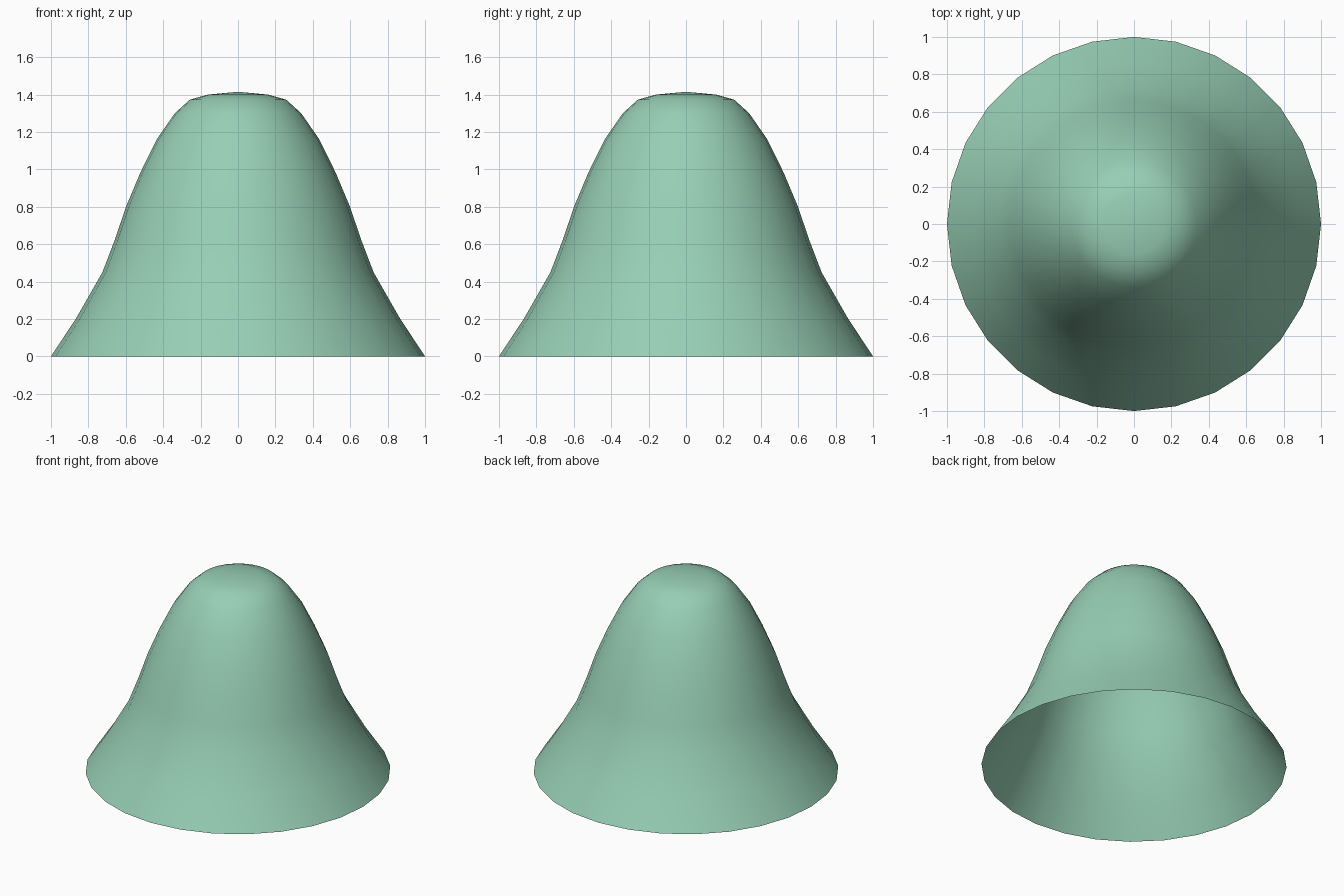
import bpy, bmesh, math

if "Cube" in bpy.data.objects:
    bpy.data.objects.remove(bpy.data.objects["Cube"])

SIDES = 28

# Bell profile from open rim to crown: (radius, height)
profile = [(1.0, 0.0), (0.865, 0.205), (0.725, 0.45), (0.66, 0.62),
           (0.597, 0.805), (0.522, 0.983), (0.435, 1.16), (0.338, 1.30),
           (0.257, 1.373), (0.16, 1.40)]
APEX = 1.415

bm = bmesh.new()
rings = []
for r, z in profile:
    rings.append([bm.verts.new((r * math.cos(2 * math.pi * i / SIDES),
                                r * math.sin(2 * math.pi * i / SIDES), z))
                  for i in range(SIDES)])

# Wall of the bell
for low, high in zip(rings, rings[1:]):
    for i in range(SIDES):
        j = (i + 1) % SIDES
        bm.faces.new((low[i], low[j], high[j], high[i]))

# Crown fan closing the top
top = bm.verts.new((0, 0, APEX))
for i in range(SIDES):
    bm.faces.new((rings[-1][i], rings[-1][(i + 1) % SIDES], top))

for f in bm.faces:
    f.smooth = True

mesh = bpy.data.meshes.new("bell_shell")
bm.to_mesh(mesh)
bm.free()
shell = bpy.data.objects.new("bell_shell", mesh)
bpy.context.collection.objects.link(shell)

# Soft green finish
mat = bpy.data.materials.new("soft_green")
mat.diffuse_color = (0.31, 0.62, 0.46, 1)
mat.use_nodes = True
mat.node_tree.nodes["Principled BSDF"].inputs["Base Color"].default_value = mat.diffuse_color
mesh.materials.append(mat)
